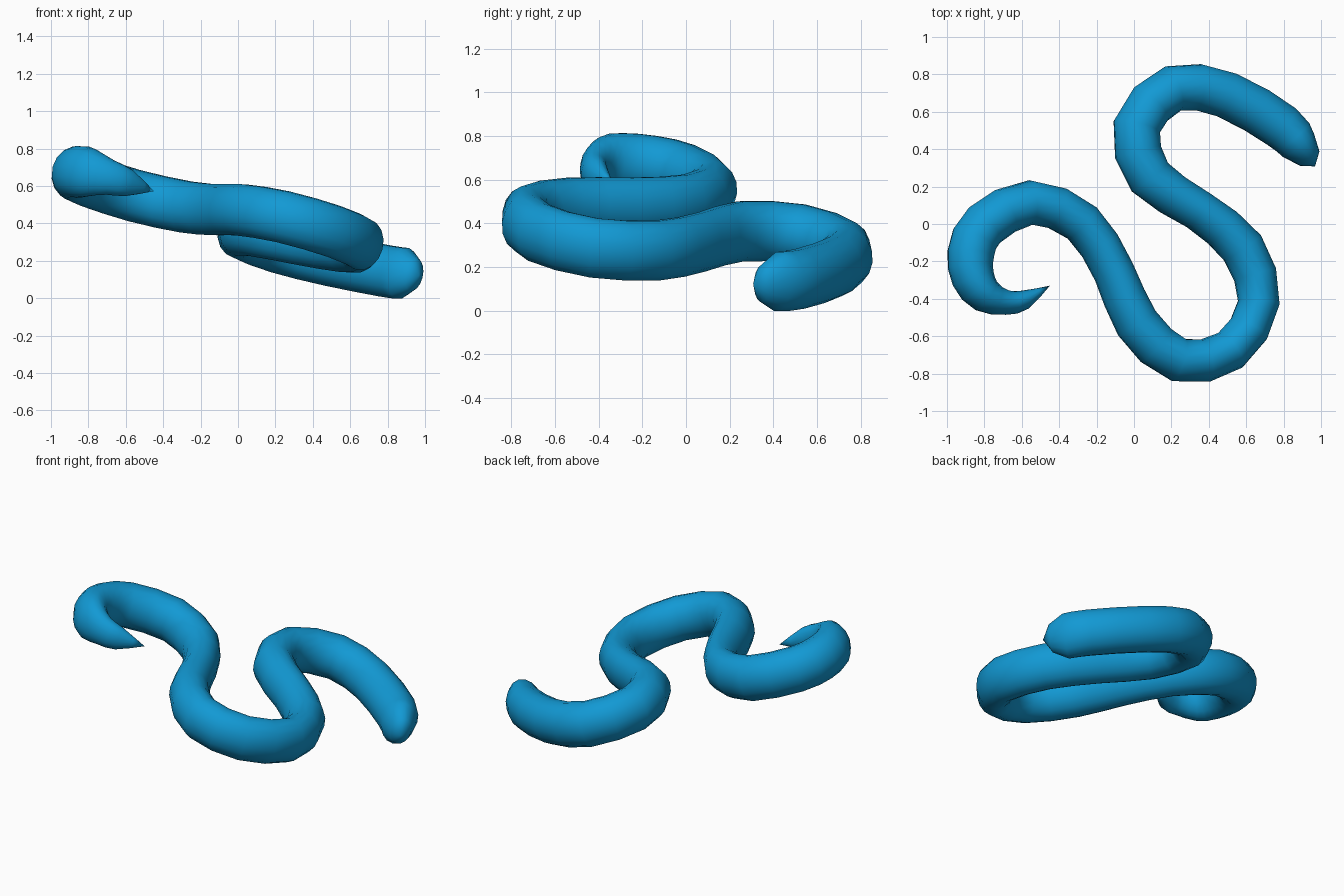
import bpy, bmesh, math
from mathutils import Vector

if "Cube" in bpy.data.objects:
    bpy.data.objects.remove(bpy.data.objects["Cube"])

SIDES = 16
SLOPE_X, SLOPE_Y, BASE_Z = -0.265, -0.116, 0.415   # the body winds in a tilted plane

# Path of the body from blunt end to pointed tail: x, y, half width
PATH = [
    (0.968, 0.308, 0.0), (0.94, 0.35, 0.062), (0.88, 0.42, 0.10),
    (0.79, 0.52, 0.123), (0.495, 0.69, 0.126), (0.21, 0.725, 0.125),
    (0.015, 0.52, 0.128), (0.085, 0.25, 0.122), (0.345, 0.073, 0.108),
    (0.58, -0.128, 0.118), (0.667, -0.42, 0.11), (0.515, -0.675, 0.113),
    (0.24, -0.728, 0.118), (0.015, -0.53, 0.118), (-0.108, -0.255, 0.108),
    (-0.277, 0.005, 0.112), (-0.552, 0.115, 0.12), (-0.80, -0.007, 0.126),
    (-0.872, -0.155, 0.125), (-0.86, -0.29, 0.113), (-0.79, -0.385, 0.092),
    (-0.68, -0.42, 0.066), (-0.585, -0.405, 0.052), (-0.45, -0.33, 0.0),
]


def spline(a, b, c, d, t):
    """Catmull-Rom point between b and c."""
    return 0.5 * (2 * b + (c - a) * t + (2 * a - 5 * b + 4 * c - d) * t * t
                  + (3 * b - a - 3 * c + d) * t ** 3)


def on_plane(x, y):
    return Vector((x, y, BASE_Z + SLOPE_X * x + SLOPE_Y * y))


# Resample the path smoothly
keys = [Vector(p) for p in PATH]
padded = [keys[0]] + keys + [keys[-1]]
samples = []
for i in range(len(keys) - 1):
    steps = 1 if i < 2 else 2
    for s in range(steps):
        samples.append(spline(*padded[i:i + 4], s / steps))
samples.append(keys[-1])

# Sweep an oval section along the path
bm = bmesh.new()
normal = Vector((-SLOPE_X, -SLOPE_Y, 1)).normalized()
rings = []
for i in range(1, len(samples) - 1):
    p = samples[i]
    ahead = on_plane(*samples[i + 1].xy) - on_plane(*samples[i - 1].xy)
    side = ahead.cross(normal).normalized()
    w = p.z
    h = min(0.141, 1.42 * w)
    centre = on_plane(p.x, p.y)
    ring = []
    for k in range(SIDES):
        a = math.tau * k / SIDES
        ring.append(bm.verts.new(centre + side * w * math.cos(a)
                                 + normal * h * math.sin(a)))
    rings.append(ring)
for r0, r1 in zip(rings, rings[1:]):
    for k in range(SIDES):
        n = (k + 1) % SIDES
        bm.faces.new((r0[k], r0[n], r1[n], r1[k]))

# Close both ends with a point
for ring, p in ((rings[0], samples[0]), (rings[-1], samples[-1])):
    tip = bm.verts.new(on_plane(p.x, p.y))
    for k in range(SIDES):
        bm.faces.new((ring[k], ring[(k + 1) % SIDES], tip))
bmesh.ops.recalc_face_normals(bm, faces=bm.faces)

mesh = bpy.data.meshes.new("coiled_body")
bm.to_mesh(mesh)
bm.free()
mat = bpy.data.materials.new("bright_blue")
mat.diffuse_color = (0.006, 0.32, 0.66, 1)
mat.use_nodes = True
mat.node_tree.nodes["Principled BSDF"].inputs["Base Color"].default_value = mat.diffuse_color
mesh.materials.append(mat)
body = bpy.data.objects.new("coiled_body", mesh)
bpy.context.collection.objects.link(body)
bpy.context.view_layer.objects.active = body
body.select_set(True)
bpy.ops.object.shade_smooth_by_angle(angle=math.radians(60))
